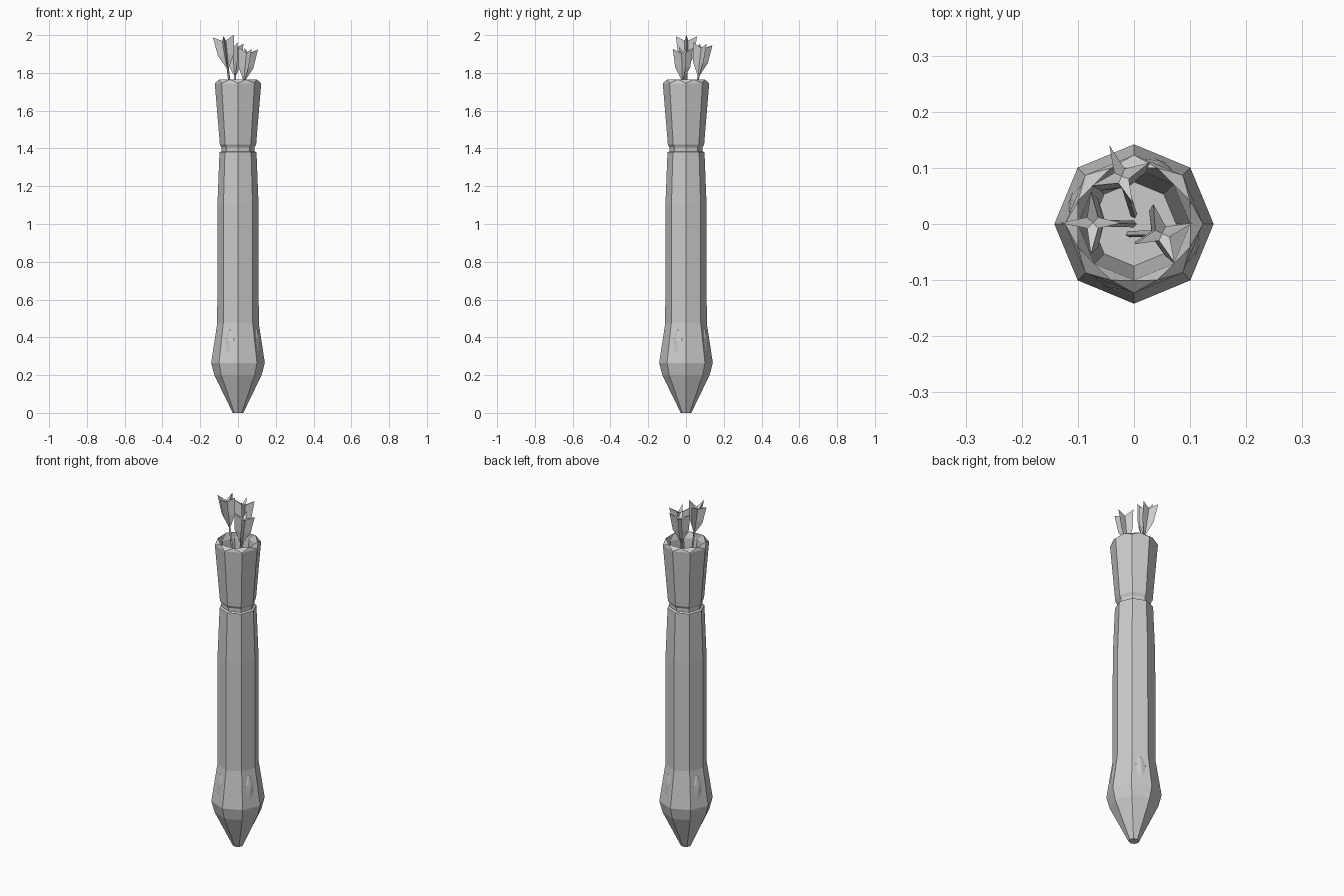
import bpy, bmesh
from math import cos, sin, pi, radians
from mathutils import Vector, Matrix

cube = bpy.data.objects.get("Cube")
if cube:
    bpy.data.objects.remove(cube)

grey = bpy.data.materials.new("light grey")
grey.use_nodes = True
COLOUR = (0.6, 0.6, 0.6, 1)
grey.diffuse_color = COLOUR
grey.node_tree.nodes["Principled BSDF"].inputs["Base Color"].default_value = COLOUR


def finish(bm, name, matrix=None):
    bmesh.ops.recalc_face_normals(bm, faces=bm.faces[:])
    mesh = bpy.data.meshes.new(name)
    bm.to_mesh(mesh)
    bm.free()
    mesh.materials.append(grey)
    obj = bpy.data.objects.new(name, mesh)
    if matrix:
        obj.matrix_world = matrix
    bpy.context.collection.objects.link(obj)
    return obj


def ring(bm, radius, z, turn=0.0, inner=None):
    """Eight points; with inner set, every second one moves in to make a star."""
    points = []
    for i in range(8):
        a = turn + i * pi / 4
        r = inner if inner and i % 2 else radius
        points.append(bm.verts.new((r * cos(a), r * sin(a), z)))
    return points


def bridge(bm, lower, upper):
    for i in range(8):
        j = (i + 1) % 8
        bm.faces.new((lower[i], lower[j], upper[j], upper[i]))


# Quiver body: octagonal lathe with a pointed foot, belly, neck and flared mouth
bm = bmesh.new()
outside = [(0.028, 0), (0.125, 0.2), (0.142, 0.265), (0.11, 0.475), (0.109, 1.1),
           (0.098, 1.38), (0.087, 1.385), (0.087, 1.405), (0.096, 1.42), (0.123, 1.745)]
rings = [ring(bm, r, z) for r, z in outside]
bm.faces.new(rings[0][::-1])
for lower, upper in zip(rings, rings[1:]):
    bridge(bm, lower, upper)

# Scalloped rim: peaks sit between the corners of the mouth
peaks = ring(bm, 0.108, 1.765, pi / 8)
lip = ring(bm, 0.1, 1.73)
floor = ring(bm, 0.075, 1.42)
for edge in (rings[-1], lip):
    for i in range(8):
        j = (i + 1) % 8
        bm.faces.new((edge[i], edge[j], peaks[i]))
        bm.faces.new((edge[j], peaks[j], peaks[i]))
bridge(bm, lip, floor)
bm.faces.new(floor)
finish(bm, "quiver_body")

# Faceted studs swelling through four faces of the belly
for k in range(4):
    a = radians(-22.5 + 90 * k)
    bm = bmesh.new()
    bmesh.ops.create_icosphere(bm, subdivisions=2, radius=1)
    bmesh.ops.scale(bm, vec=(0.03, 0.045, 0.15), verts=bm.verts[:])
    place = Matrix.Rotation(a, 4, "Z") @ Matrix.Translation((0.095, 0, 0.31))
    finish(bm, f"belly_stud_{k + 1}", place)


# Arrows: thin shaft and four-vaned fletching, leaning out of the mouth
def arrow(name, base, top, spin):
    base, top = Vector(base), Vector(top)
    axis = top - base
    end = axis.length
    lean = Vector((0, 0, 1)).rotation_difference(axis).to_matrix().to_4x4()
    place = Matrix.Translation(base) @ lean @ Matrix.Rotation(radians(spin), 4, "Z")

    bm = bmesh.new()
    bmesh.ops.create_cone(bm, cap_ends=True, segments=4, radius1=0.006,
                          radius2=0.006, depth=end - 0.05)
    bmesh.ops.translate(bm, vec=(0, 0, (end - 0.05) / 2), verts=bm.verts[:])
    finish(bm, name + "_shaft", place)

    bm = bmesh.new()
    tail = ring(bm, 0.006, end - 0.14, inner=0.005)
    mid = ring(bm, 0.043, end - 0.07, inner=0.011)
    crown = ring(bm, 0.056, end + 0.03, inner=0.014)
    for v in crown[1::2]:
        v.co.z = end + 0.005
    bm.faces.new(tail[::-1])
    bridge(bm, tail, mid)
    bridge(bm, mid, crown)
    hub = bm.verts.new((0, 0, end))
    for i in range(8):
        bm.faces.new((crown[i], crown[(i + 1) % 8], hub))
    finish(bm, name + "_fletching", place)


arrow("left_arrow", (-0.01, -0.018, 1.41), (0.05, -0.017, 1.9), 20)
arrow("right_arrow", (0.0, 0.0, 1.41), (-0.073, 0.002, 1.965), 0)
arrow("back_arrow", (0.0, 0.015, 1.41), (-0.022, 0.085, 1.925), 22)
